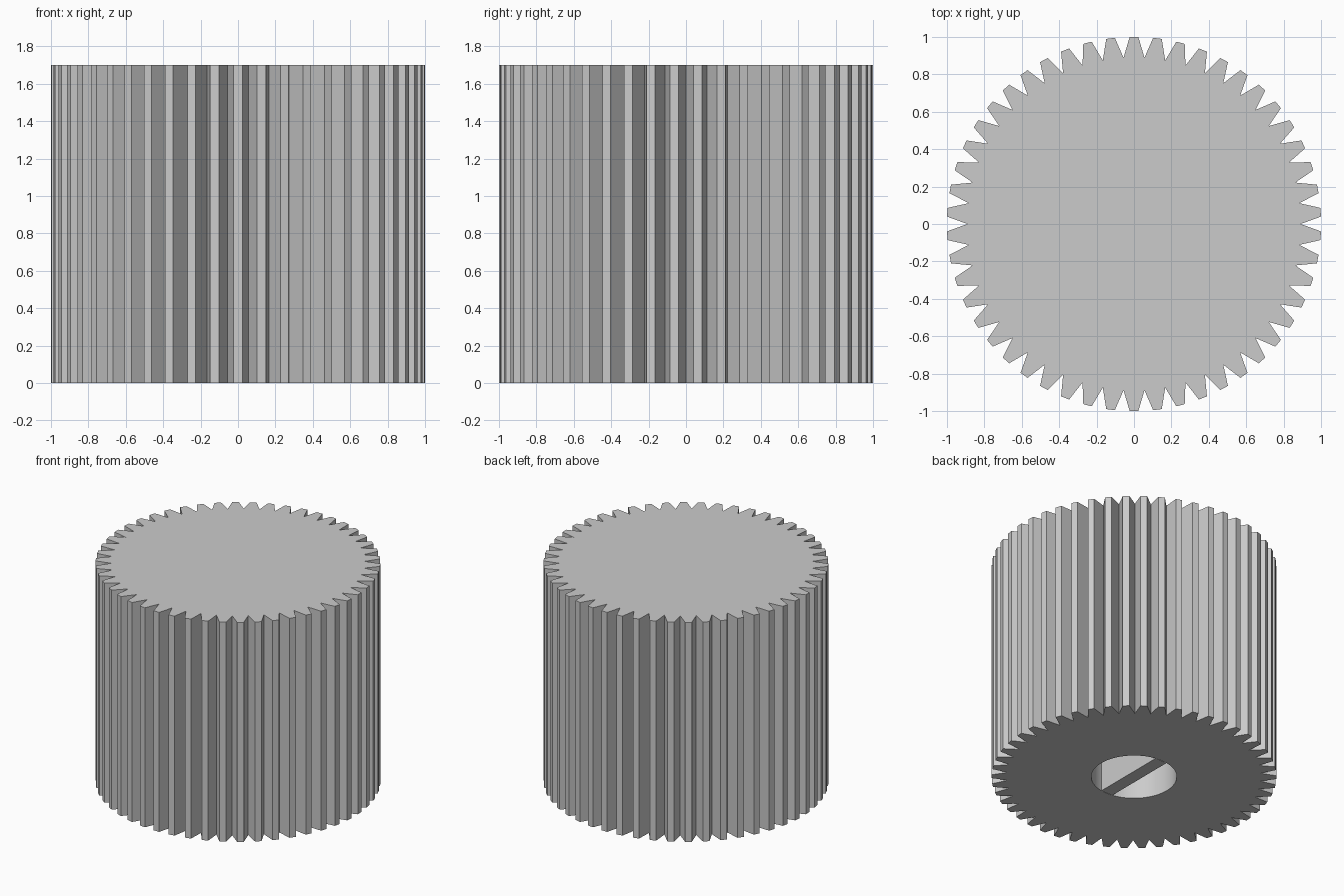
import bpy, bmesh
from math import cos, sin, radians

TEETH = 50
HEIGHT = 1.7
TIP_R, ROOT_R = 1.0, 0.89
BORE_R, BORE_DEPTH = 0.3, 1.2
TIP_HALF = radians(1.33)
PITCH = radians(360 / TEETH)

cube = bpy.data.objects.get("Cube")
if cube:
    bpy.data.objects.remove(cube, do_unlink=True)

# Single grey material
grey = bpy.data.materials.new("plain grey")
grey.use_nodes = True
colour = (0.6, 0.6, 0.6, 1)
grey.diffuse_color = colour
grey.node_tree.nodes["Principled BSDF"].inputs["Base Color"].default_value = colour


def finish(bm, name):
    bmesh.ops.recalc_face_normals(bm, faces=bm.faces)
    mesh = bpy.data.meshes.new(name)
    bm.to_mesh(mesh)
    bm.free()
    mesh.materials.append(grey)
    obj = bpy.data.objects.new(name, mesh)
    bpy.context.collection.objects.link(obj)
    return obj


# Tooth profile: a sharp root, then a flat tip, starting with a root on +x
profile = []
for i in range(TEETH):
    root = i * PITCH
    mid = root + PITCH / 2
    profile += [(root, ROOT_R), (mid - TIP_HALF, TIP_R), (mid + TIP_HALF, TIP_R)]
bore = [(angle, BORE_R) for angle, _ in profile]


def ring(bm, points, z):
    return [bm.verts.new((r * cos(a), r * sin(a), z)) for a, r in points]


def bridge(bm, lower, upper, smooth=False):
    for i in range(len(lower)):
        j = (i + 1) % len(lower)
        face = bm.faces.new((lower[i], lower[j], upper[j], upper[i]))
        face.smooth = smooth


# Toothed body with a blind round bore in the underside
bm = bmesh.new()
top = ring(bm, profile, HEIGHT)
base = ring(bm, profile, 0)
rim = ring(bm, bore, 0)
ceiling = ring(bm, bore, BORE_DEPTH)
bm.faces.new(top)
bridge(bm, base, top)
bridge(bm, rim, base)
bridge(bm, rim, ceiling, smooth=True)
bm.faces.new(ceiling)
finish(bm, "toothed_body")

# Thin rib crossing the bore, flush with the underside
bm = bmesh.new()
bmesh.ops.create_cube(bm, size=1)
bmesh.ops.scale(bm, vec=(0.1, 0.592, BORE_DEPTH), verts=bm.verts)
bmesh.ops.translate(bm, vec=(0, 0, BORE_DEPTH / 2), verts=bm.verts)
finish(bm, "bore_rib")
